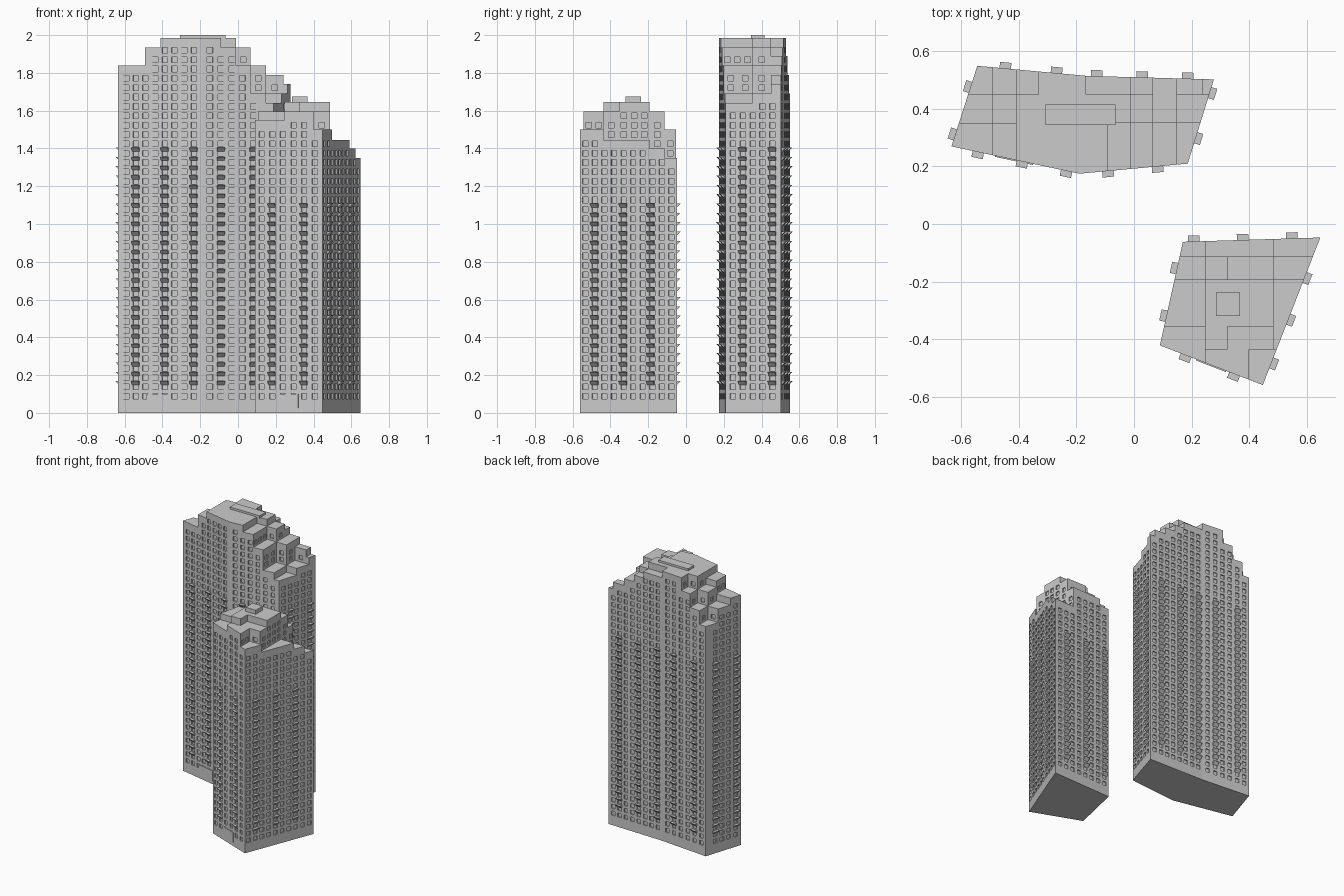
import bpy, bmesh
from mathutils import Vector

if "Cube" in bpy.data.objects:
    bpy.data.objects.remove(bpy.data.objects["Cube"])

FLOOR, WIN_Z, WIN_H, WIN_W, DEPTH = 0.0495, 0.073, 0.03, 0.03, 0.008


def new_object(name, bm):
    bmesh.ops.remove_doubles(bm, verts=bm.verts[:], dist=1e-6)
    me = bpy.data.meshes.new(name)
    bm.to_mesh(me)
    bm.free()
    ob = bpy.data.objects.new(name, me)
    bpy.context.collection.objects.link(ob)
    return ob


def face(bm, pts):
    bm.faces.new([bm.verts.new(p) for p in pts])


def axes(p, q):
    d = (q - p).normalized()
    return d, Vector((d.y, -d.x, 0))


# Wall from p to q: flat strips, with recessed windows in the given columns
def wall(bm, p, q, z0, height, cols, breaks=()):
    d, n = axes(p, q)
    length = (q - p).length
    edges = [(c - WIN_W / 2, c + WIN_W / 2) for c in cols]
    stops = sorted({0, length, *breaks, *[e for ab in edges for e in ab]})

    def at(s, z, depth=0.0):
        return p + d * s - n * depth + Vector((0, 0, z))

    def h_at(s):
        return height(p + d * s - n * 1e-3)

    for a, b in zip(stops, stops[1:]):
        if b - a < 1e-5:
            continue
        top = h_at((a + b) / 2)
        z = z0
        win = next((e for e in edges if e[0] - 1e-6 < (a + b) / 2 < e[1]), None)
        if win:
            limit = min(h_at(win[0]), h_at(win[1]), top) - 0.018
            for k in range(40):
                w0 = WIN_Z + k * FLOOR
                w1 = w0 + WIN_H
                if w0 < z0 + 0.004 or w1 > limit:
                    continue
                face(bm, [at(a, z), at(b, z), at(b, w0), at(a, w0)])
                face(bm, [at(a, w0, DEPTH), at(b, w0, DEPTH), at(b, w1, DEPTH), at(a, w1, DEPTH)])
                face(bm, [at(a, w0), at(b, w0), at(b, w0, DEPTH), at(a, w0, DEPTH)])
                face(bm, [at(a, w1, DEPTH), at(b, w1, DEPTH), at(b, w1), at(a, w1)])
                if abs(a - win[0]) < 1e-6:
                    face(bm, [at(a, w0), at(a, w0, DEPTH), at(a, w1, DEPTH), at(a, w1)])
                if abs(b - win[1]) < 1e-6:
                    face(bm, [at(b, w0, DEPTH), at(b, w0), at(b, w1), at(b, w1, DEPTH)])
                z = w1
        face(bm, [at(a, z), at(b, z), at(b, top), at(a, top)])


# Tower: stepped roof over a footprint, with windows and wedge balconies
def tower(name, outline, xs, ys, table, balconies, levels):
    pts = [Vector((x, y, 0)) for x, y in outline]

    def height(p):
        return table[sum(p.y > v for v in ys)][sum(p.x > v for v in xs)]

    plan = bmesh.new()
    face(plan, pts)
    for axis, lines in ((0, xs), (1, ys)):
        for v in lines:
            co, no = Vector(), Vector()
            co[axis], no[axis] = v, 1
            bmesh.ops.bisect_plane(plan, geom=plan.verts[:] + plan.edges[:] + plan.faces[:],
                                   plane_co=co, plane_no=no)
    bm = bmesh.new()
    face(bm, pts[::-1])
    # roof terraces
    for f in plan.faces:
        h = height(f.calc_center_median())
        loop = [v.co + Vector((0, 0, h)) for v in f.verts]
        face(bm, loop if f.normal.z >= 0 else loop[::-1])
    # setback walls between terraces
    for e in plan.edges:
        if len(e.link_faces) != 2:
            continue
        lo, hi = sorted(e.link_faces, key=lambda f: height(f.calc_center_median()))
        zl, zh = (height(f.calc_center_median()) for f in (lo, hi))
        if zh - zl < 1e-4:
            continue
        p, q = (v.co.copy() for v in e.verts)
        if axes(p, q)[1].dot(lo.calc_center_median() - (p + q) / 2) < 0:
            p, q = q, p
        length = (q - p).length
        count = int(length / 0.052)
        cols = [length * (i + 0.5) / count for i in range(count)]
        wall(bm, p, q, zl, lambda _, zh=zh: zh, cols)
    plan.free()

    # facades, with a balcony in every third window column
    bal = bmesh.new()
    for i, fr in enumerate(balconies):
        p, q = pts[i], pts[(i + 1) % len(pts)]
        d, n = axes(p, q)
        length = (q - p).length
        pitch = (fr[1] - fr[0]) * length / 3
        cols = [fr[0] * length + k * pitch for k in range(-6, 16)]
        cols = [c for c in cols if 0.022 < c < length - 0.022]
        breaks = []
        for axis, lines in ((0, xs), (1, ys)):
            for v in lines:
                t = (v - p[axis]) / (q[axis] - p[axis])
                if 0 < t < 1:
                    breaks.append(t * length)
        wall(bm, p, q, 0, height, cols, breaks)
        for t in fr:
            for k in range(levels):
                z = 0.147 + k * FLOOR
                ends = []
                for s in (-0.02, 0.02):
                    c = p + d * (t * length + s)
                    ends.append([c + Vector((0, 0, z)), c + n * 0.021 + Vector((0, 0, z + 0.021)),
                                 c + Vector((0, 0, z + 0.021))])
                l, r = ends
                face(bal, l)
                face(bal, r[::-1])
                for j in range(3):
                    m = (j + 1) % 3
                    face(bal, [l[m], l[j], r[j], r[m]])
    bmesh.ops.recalc_face_normals(bal, faces=bal.faces[:])
    new_object(name + "_walls", bm)
    new_object(name + "_balconies", bal)


def box(name, lo, hi):
    bm = bmesh.new()
    bmesh.ops.create_cube(bm, size=1)
    lo, hi = Vector(lo), Vector(hi)
    for v in bm.verts:
        v.co = (lo + hi) / 2 + v.co * (hi - lo)
    return new_object(name, bm)


# Entrance panel lying on a facade
def entrance(name, p, q, t, width):
    p, q = Vector((*p, 0)), Vector((*q, 0))
    d, n = axes(p, q)
    ob = box(name, (-width / 2, -0.004, 0.025), (width / 2, 0.004, 0.1))
    ob.location = p.lerp(q, t)
    ob.rotation_euler.z = Vector((1, 0)).angle_signed(d.xy) * -1


A = [(-.635, .27), (-.19, .175), (.187, .21), (.278, .503), (-.163, .515), (-.545, .55)]
tower("tall_tower", A,
      [-.493, -.41, -.333, -.167, -.09, -.01, .066, .149, .24], [.352, .45],
      [[1.84, 1.935, 1.985, 1.985, 1.985, 1.935, 1.84, 1.69, 1.64, 1.64],
       [1.79, 1.89, 1.985, 1.985, 1.985, 1.985, 1.935, 1.84, 1.69, 1.69],
       [1.69, 1.79, 1.89, 1.985, 1.935, 1.935, 1.89, 1.84, 1.79, 1.74]],
      [(.21, .555, .9), (.263, .72), (.307, .843), (.206, .567, .925), (.28, .746), (.268, .857)], 26)

B = [(.09, -.422), (.448, -.56), (.648, -.047), (.17, -.062)]
tower("short_tower", B,
      [.247, .326, .40, .486], [-.436, -.356, -.193, -.113],
      [[1.55, 1.595, 1.595, 1.5, 1.5],
       [1.55, 1.645, 1.595, 1.595, 1.445],
       [1.595, 1.645, 1.645, 1.645, 1.445],
       [1.5, 1.55, 1.595, 1.595, 1.4],
       [1.45, 1.5, 1.5, 1.5, 1.35]],
      [(.254, .726), (.15, .446, .729), (.207, .565, .92), (.258, .719)], 20)

# Rooftop plant rooms and entrances
box("tall_roof_cap", (-.308, .345, 1.98), (-.065, .415, 2.0))
box("short_roof_cap", (.285, -.32, 1.64), (.368, -.238, 1.675))
entrance("tall_entrance", A[0], A[1], .49, .135)
entrance("short_entrance", B[0], B[1], .5, .11)
